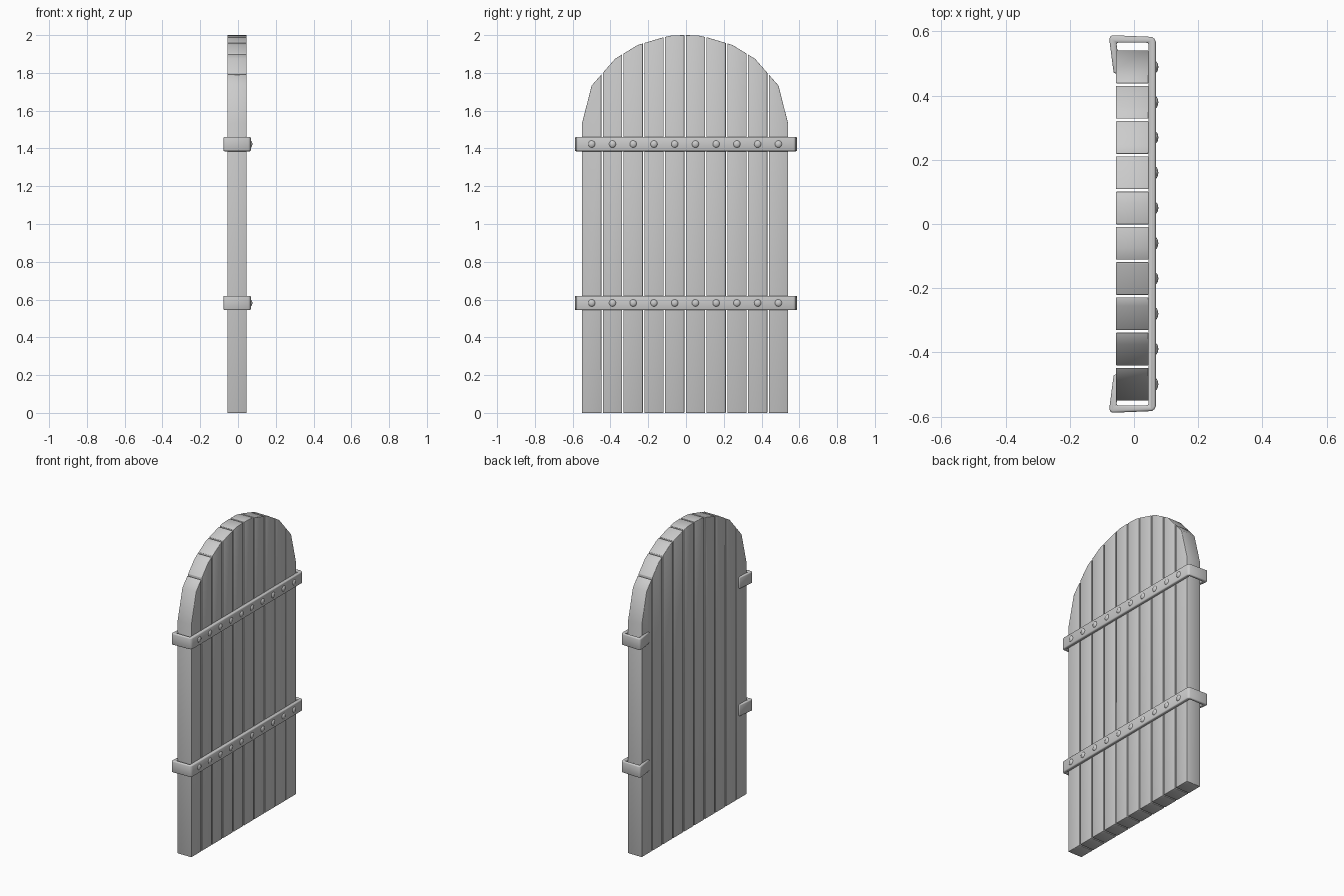
import bpy, bmesh
from mathutils import Matrix

if "Cube" in bpy.data.objects:
    bpy.data.objects.remove(bpy.data.objects["Cube"])

# Half outline of the arched top: (distance from door centre, height)
ARCH = [(0, 2.0), (0.07, 1.998), (0.12, 1.987), (0.25, 1.948), (0.37, 1.875),
        (0.495, 1.732), (0.546, 1.53)]
MID = -0.005
PITCH = 0.1098


def arch_z(y):
    d = abs(y - MID)
    for (a, za), (b, zb) in zip(ARCH, ARCH[1:]):
        if d <= b:
            return za + (zb - za) * (d - a) / (b - a)
    return ARCH[-1][1]


def finish(name, bm, bevel=0):
    bmesh.ops.recalc_face_normals(bm, faces=bm.faces)
    me = bpy.data.meshes.new(name)
    bm.to_mesh(me)
    bm.free()
    ob = bpy.data.objects.new(name, me)
    bpy.context.collection.objects.link(ob)
    for p in me.polygons:
        p.use_smooth = True
    if bevel:
        m = ob.modifiers.new("Bevel", 'BEVEL')
        m.width, m.segments, m.limit_method = bevel, 2, 'ANGLE'
    return ob


def prism(name, pts, vec, bevel=0):
    """Extrude a closed 3D outline along vec."""
    bm = bmesh.new()
    f = bm.faces.new([bm.verts.new(p) for p in pts])
    r = bmesh.ops.extrude_face_region(bm, geom=[f])
    bmesh.ops.translate(bm, vec=vec,
                        verts=[v for v in r['geom'] if isinstance(v, bmesh.types.BMVert)])
    return finish(name, bm, bevel)


centres = [MID + PITCH * (i - 4.5) for i in range(10)]

# Planks, each cut to the arch
for i, c in enumerate(centres):
    y0, y1 = c - 0.051, c + 0.051
    kinks = [MID + s * d for d, _ in ARCH[1:-1] for s in (-1, 1)]
    top = sorted([y0, y1] + [k for k in kinks if y0 + 0.004 < k < y1 - 0.004])
    pts = [(-0.056, y1, 0), (-0.056, y0, 0)] + [(-0.056, y, arch_z(y)) for y in top]
    prism(f"plank_{i + 1}", pts, (0.101, 0, 0), 0.002)

# Iron straps hooked round both edges of the door, with domed rivets
HALF = [(0.045, 0.565), (-0.055, 0.565), (-0.042, 0.472), (-0.063, 0.468),
        (-0.077, 0.575), (-0.074, 0.586), (-0.066, 0.588),
        (0.055, 0.583), (0.064, 0.578), (0.068, 0.568)]
outline = HALF + [(x, -y) for x, y in reversed(HALF)]
for label, z in (("lower", 0.582), ("upper", 1.423)):
    prism(f"{label}_strap", [(x, y, z - 0.038) for x, y in outline], (0, 0, 0.076), 0.006)
    bm = bmesh.new()
    for c in centres:
        bmesh.ops.create_uvsphere(
            bm, u_segments=12, v_segments=8, radius=1,
            matrix=Matrix.Translation((0.064, c, z)) @ Matrix.Diagonal((0.012, 0.02, 0.02, 1)))
    finish(f"{label}_rivets", bm)
